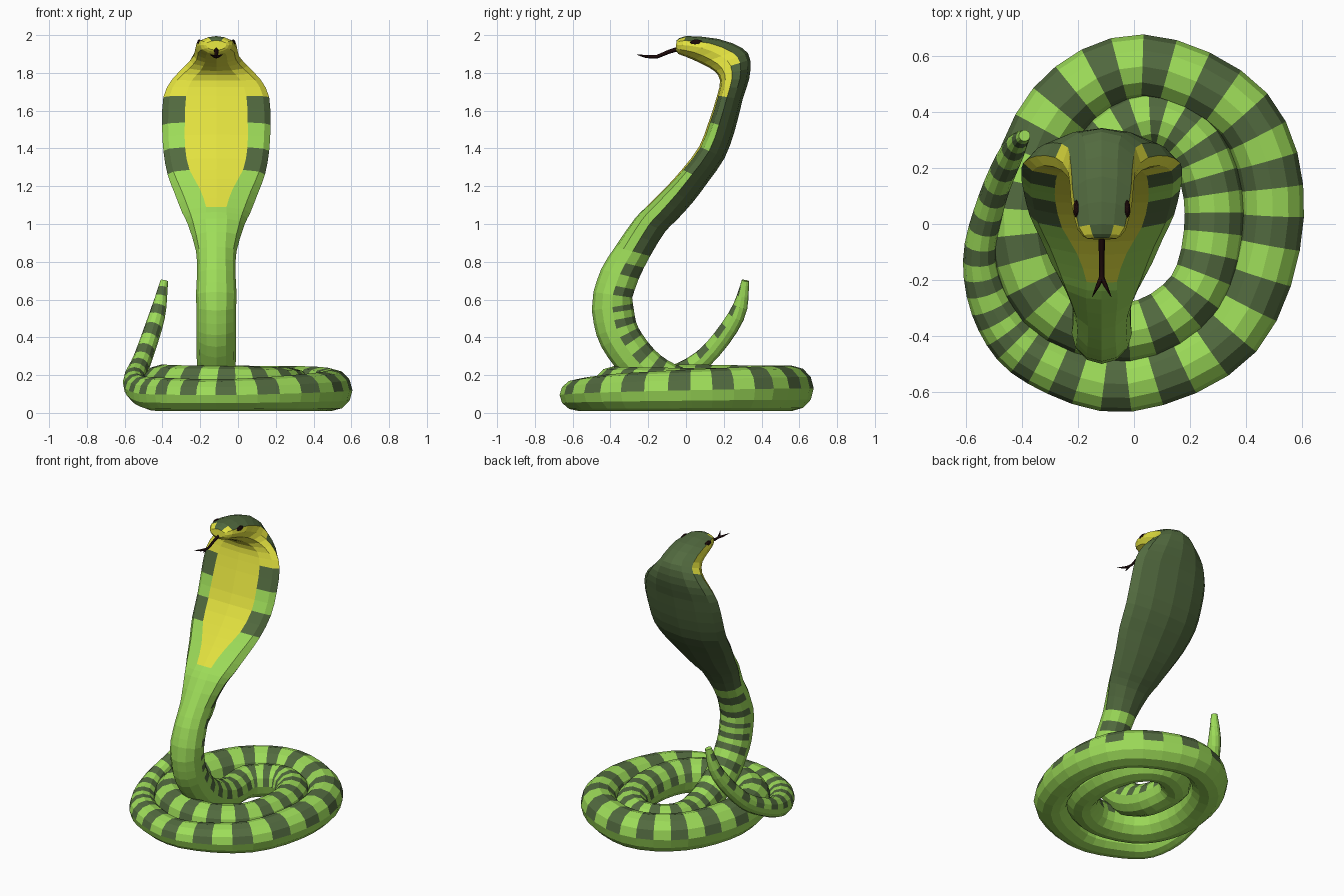
import bpy, bmesh, math
from mathutils import Vector

if "Cube" in bpy.data.objects:
    bpy.data.objects.remove(bpy.data.objects["Cube"], do_unlink=True)


def material(name, colour):
    m = bpy.data.materials.new(name)
    m.use_nodes = True
    m.diffuse_color = (*colour, 1)
    m.node_tree.nodes["Principled BSDF"].inputs["Base Color"].default_value = (*colour, 1)
    return m


light_green = material("light green", (.34, .72, .10))
dark_green = material("dark green", (.085, .145, .05))
yellow = material("yellow", (.77, .76, .05))
black = material("black", (.012, .003, .003))
LIGHT, DARK, YELLOW = range(3)
AXIS_X = -.115          # the raised neck stands in this plane
UP = Vector((0, 0, 1))

# Centre line of the tail and coil: x, y, z, radius
coil = [
    (-.39, .315, .70, .02), (-.43, .265, .51, .043), (-.505, .09, .285, .05),
    (-.55, -.13, .165, .06), (-.485, -.34, .108, .08),
    (-.335, -.485, .097, .095), (-.02, -.57, .095, .1), (.355, -.385, .108, .107),
    (.495, .03, .12, .111), (.39, .39, .128, .114), (.03, .562, .13, .114),
    (-.268, .41, .13, .118), (-.405, .05, .133, .118), (-.315, -.275, .135, .112),
    (-.02, -.385, .135, .106), (.22, -.245, .13, .106), (.288, .04, .125, .107),
    (.22, .28, .125, .105), (.06, .372, .12, .1), (AXIS_X, .26, .115, .1),
    (AXIS_X, .02, .12, .098), (AXIS_X, -.2, .22, .102), (AXIS_X, -.35, .40, .105),
    (AXIS_X, -.39, .56, .105)]

# Neck, hood and head: front y, z, back y, z, half width, belly panel share
hood = [
    (-.49, .64, -.285, .61, .108, .5), (-.45, .76, -.25, .71, .102, .5),
    (-.375, .88, -.19, .83, .107, .45), (-.27, 1.03, -.11, .96, .15, .38),
    (-.21, 1.09, -.05, 1.02, .18, .3), (-.11, 1.19, .04, 1.12, .22, .4),
    (-.02, 1.29, .115, 1.22, .258, .55), (.07, 1.41, .205, 1.35, .28, .59),
    (.12, 1.54, .26, 1.50, .287, .58), (.165, 1.68, .30, 1.66, .28, .57),
    (.18, 1.76, .335, 1.77, .235, .55), (.15, 1.81, .34, 1.87, .165, .5),
    (.08, 1.85, .30, 1.93, .12, .5), (0, 1.885, .17, 1.98, .11, .5),
    (-.04, 1.90, 0, 1.995, .086, .5), (-.055, 1.92, -.05, 1.972, .052, .5)]


def smooth_rows(rows, steps):
    """Catmull-Rom interpolation of a table of rows."""
    rows = [rows[0]] + rows + [rows[-1]]
    out = []
    for a, b, c, d in zip(rows, rows[1:], rows[2:], rows[3:]):
        for s in range(steps):
            t = s / steps
            out.append([q + .5 * t * (r - p + t * (2*p - 5*q + 4*r - w + t * (3*(q - r) + w - p)))
                        for p, q, r, w in zip(a, b, c, d)])
    out.append(list(rows[-1]))
    return out


def ring(centre, side, up, panel=.5, forward=0, brow=.866):
    """Twelve points: a round back, and a belly with a central panel."""
    outer = 1 - (1 - panel) * .27
    section = [(1, 0), (brow, .5), (.5, .866), (0, 1), (-.5, .866), (-brow, .5), (-1, 0)]
    section += [(x, -math.sqrt(1 - x * x)) for x in (-outer, -panel, 0, panel, outer)]
    return [centre + side * x + up * (s - forward * (1 - s * s)) for x, s in section]


# Rings of the tail and coil, pressed flat where they rest on the ground
rings = []
path = smooth_rows(coil, 4)
side = None
for i, row in enumerate(path):
    ahead, behind = path[min(i + 1, len(path) - 1)], path[max(i - 1, 0)]
    t = (Vector(ahead[:3]) - Vector(behind[:3])).normalized()
    flat = t.cross(UP)
    if side is None or flat.length > .2:
        side = flat.normalized()
    z, r = row[2:]
    rings.append(ring(Vector(row[:3]), side * r, side.cross(t) * min(r * 1.05, z - .01)))
coil_count = len(rings)

# Rings of the neck, hood and head
for fy, fz, by, bz, w, panel in smooth_rows(hood, 2):
    front, back = Vector((AXIS_X, fy, fz)), Vector((AXIS_X, by, bz))
    forward = .22 * max(0, min(1, (w - .11) / .14))
    brow = .95 if fz > 1.84 else .866
    rings.append(ring((front + back) / 2, Vector((-w, 0, 0)), (back - front) / 2,
                      panel, forward, brow))


def skin_colour(i, k):
    """Banded back, plain belly, yellow throat panel, dark crown."""
    row = (i - coil_count) // 2
    if k < 6:
        if row < 2:
            return DARK if i % 2 else LIGHT
        # the dark crown narrows to a point on the snout
        trim = 0 if row < 11 else 1 if row < 14 else 2
        return DARK if trim <= k <= 5 - trim else YELLOW
    if row < 4:
        return LIGHT
    if row >= 9 or k in (8, 9):
        return YELLOW
    return DARK if row in (6, 8) else LIGHT


# Snake body as one loft
bm = bmesh.new()
loops = [[bm.verts.new(p) for p in points] for points in rings]
for i, (a, b) in enumerate(zip(loops, loops[1:])):
    for k in range(12):
        n = (k + 1) % 12
        bm.faces.new((a[k], a[n], b[n], b[k])).material_index = skin_colour(i, k)
bm.faces.new(loops[0]).material_index = LIGHT
bm.faces.new(loops[-1]).material_index = YELLOW
bmesh.ops.recalc_face_normals(bm, faces=bm.faces)
mesh = bpy.data.meshes.new("snake_body")
bm.to_mesh(mesh)
bm.free()
for m in (light_green, dark_green, yellow):
    mesh.materials.append(m)
bpy.context.collection.objects.link(bpy.data.objects.new("snake_body", mesh))

# Eyes
for name, sign in (("left_eye", 1), ("right_eye", -1)):
    bpy.ops.mesh.primitive_uv_sphere_add(segments=10, ring_count=6,
                                         location=(AXIS_X + sign * .09, .055, 1.961))
    eye = bpy.context.object
    eye.name = name
    eye.scale = (.012, .034, .016)
    eye.data.materials.append(black)

# Forked tongue
curve = bpy.data.curves.new("tongue", "CURVE")
curve.dimensions = "3D"
curve.bevel_depth = .012
curve.bevel_resolution = 0
curve.use_fill_caps = True
stem = [(0, -.03, 1.93, 1), (0, -.09, 1.912, .9), (0, -.155, 1.885, .8), (0, -.195, 1.886, .8)]
forks = [[(0, -.19, 1.886, .8), (s * .014, -.22, 1.888, .6), (s * .034, -.26, 1.897, .1)]
         for s in (-1, 1)]
for points in [stem] + forks:
    spline = curve.splines.new("POLY")
    spline.points.add(len(points) - 1)
    for p, (x, y, z, r) in zip(spline.points, points):
        p.co = (AXIS_X + x, y, z, 1)
        p.radius = r
curve.materials.append(black)
tongue = bpy.data.objects.new("tongue", curve)
bpy.context.collection.objects.link(tongue)
bpy.ops.object.select_all(action="DESELECT")
tongue.select_set(True)
bpy.context.view_layer.objects.active = tongue
bpy.ops.object.convert(target="MESH")
